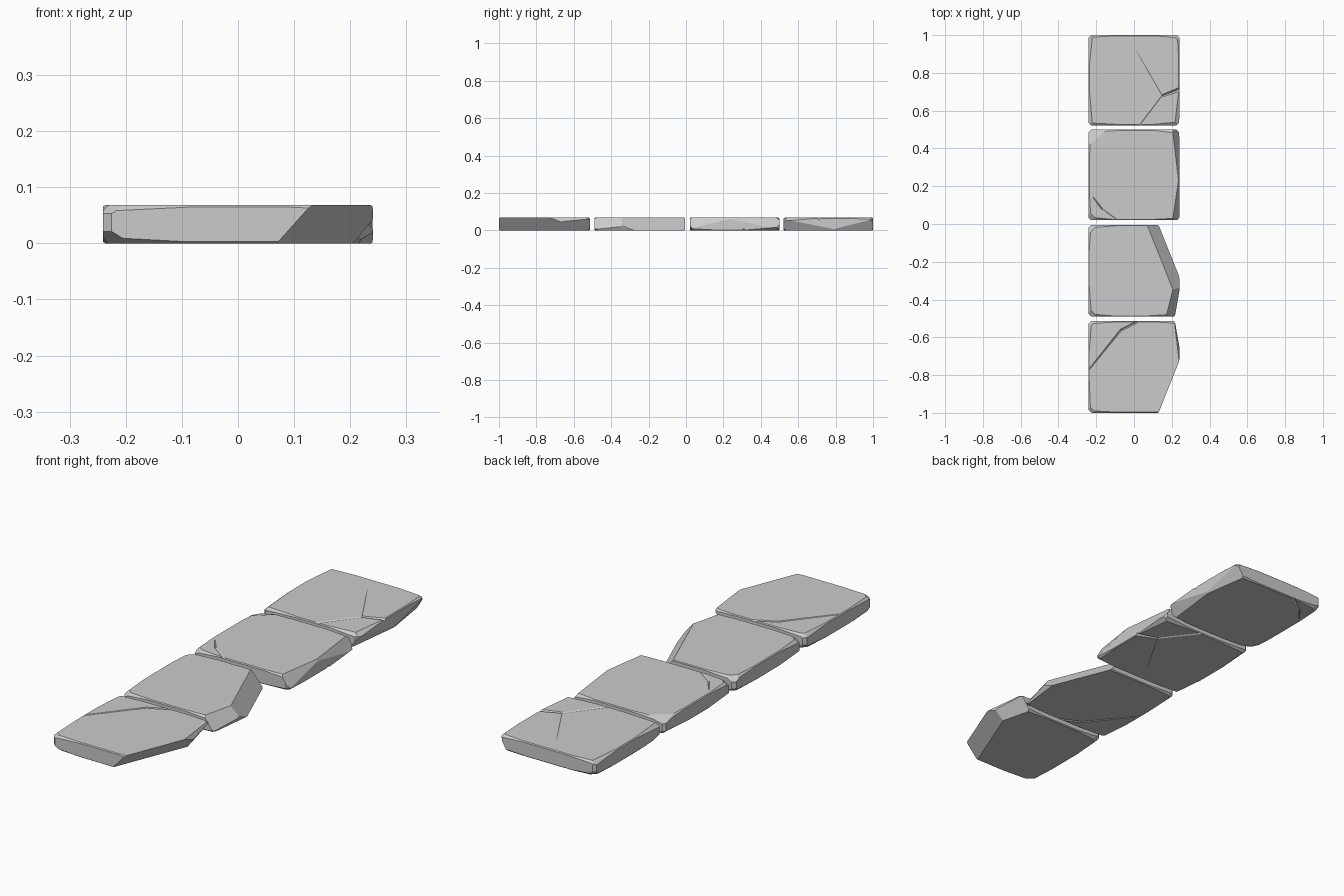
import bpy, bmesh, math, random
from mathutils import Vector

if "Cube" in bpy.data.objects:
    bpy.data.objects.remove(bpy.data.objects["Cube"])

H = 0.068          # slab thickness
T = H / 2


def cut(bm, point, normal):
    """Slice off everything beyond a plane and cap the opening."""
    geom = bm.verts[:] + bm.edges[:] + bm.faces[:]
    bmesh.ops.bisect_plane(bm, geom=geom, dist=1e-5, plane_co=point,
                           plane_no=Vector(normal).normalized(), clear_outer=True)
    edges = [e for e in bm.edges if e.is_boundary]
    if edges:
        bmesh.ops.holes_fill(bm, edges=edges, sides=0)


def groove(a, b, wa, wb, side, depth):
    """Wedge cutter along one crack segment, on the top (1) or bottom (-1)."""
    a, b = Vector((*a, 0)), Vector((*b, 0))
    d = (b - a).normalized()
    n = Vector((-d.y, d.x, 0))
    bm = bmesh.new()
    rings = []
    for p, w in ((a - d * 0.003, wa), (b + d * 0.003, wb)):
        up = Vector((0, 0, side))
        k = w / max(wa, wb)
        rings.append([bm.verts.new(v) for v in (
            p + n * w * 2 + up * (T + depth * k),
            p - n * w * 2 + up * (T + depth * k),
            p + up * (T - depth * k))])
    r, s = rings
    bm.faces.new(r)
    bm.faces.new(s[::-1])
    for i in range(3):
        j = (i + 1) % 3
        bm.faces.new((r[i], s[i], s[j], r[j]))
    bmesh.ops.recalc_face_normals(bm, faces=bm.faces[:])
    me = bpy.data.meshes.new("crack_cutter")
    bm.to_mesh(me)
    bm.free()
    ob = bpy.data.objects.new("crack_cutter", me)
    bpy.context.collection.objects.link(ob)
    ob.hide_render = True
    return ob


def make_slab(name, hx, hy, seed, chips, cracks):
    rnd = random.Random(seed)
    bm = bmesh.new()
    bmesh.ops.create_cube(bm, size=1)
    for v in bm.verts:
        v.co = Vector((v.co.x * 2 * hx, v.co.y * 2 * hy, v.co.z * H))
    # worn edges: a narrow chamfer in the middle, wider toward the ends
    for sx, sy in ((1, 0), (-1, 0), (0, 1), (0, -1)):
        out = Vector((sx, sy, 0))
        along = Vector((-sy, sx, 0))
        reach = hx if sx else hy
        for sz in (1, -1):
            for t in (-1, 0, 1):
                inset = 0.004
                mid = along * (t * rnd.uniform(0.05, 0.12))
                p = out * (reach - inset) + mid + Vector((0, 0, sz * T))
                tilt = t * rnd.uniform(0.04, 0.09)
                cut(bm, p, out * rnd.uniform(0.7, 1.0) + Vector((0, 0, sz)) + along * tilt)
    # knocked-off vertical corners
    for sx in (1, -1):
        for sy in (1, -1):
            c = rnd.uniform(0.010, 0.016)
            cut(bm, (sx * (hx - c), sy * hy, 0), (sx, sy, 0))
            for sz in (1, -1):
                c = rnd.uniform(0.03, 0.05)
                cut(bm, (sx * (hx - c), sy * hy, sz * T), (sx, sy, sz * 1.6))
    # individual chips
    for p, n in chips:
        cut(bm, p, n)
    bmesh.ops.remove_doubles(bm, verts=bm.verts[:], dist=0.0008)
    bmesh.ops.recalc_face_normals(bm, faces=bm.faces[:])
    me = bpy.data.meshes.new(name)
    bm.to_mesh(me)
    bm.free()
    ob = bpy.data.objects.new(name, me)
    bpy.context.collection.objects.link(ob)
    # surface cracks
    cutters = [groove(*c) for c in cracks]
    for c in cutters:
        m = ob.modifiers.new("crack", 'BOOLEAN')
        m.operation = 'DIFFERENCE'
        m.solver = 'EXACT'
        m.object = c
    dg = bpy.context.evaluated_depsgraph_get()
    done = bpy.data.meshes.new_from_object(ob.evaluated_get(dg))
    ob.modifiers.clear()
    ob.data = done
    for c in cutters:
        bpy.data.objects.remove(c)
    return ob


def place(ob, y, flip_name, flip_y):
    """Put a slab down, plus a copy turned upside down about x."""
    ob.location = (0, y, T)
    twin = ob.copy()
    twin.name = flip_name
    twin.location = (0, flip_y, T)
    twin.rotation_euler = (math.pi, 0, 0)
    bpy.context.collection.objects.link(twin)


# slab with a diagonal corner crack
slab_a = make_slab(
    "slab_front", 0.241, 0.2425, 3,
    chips=[((0.222, 0.17, T), (1, 0.12, 0.55)),
           ((0.203, 0.11, -T), (1, 0.25, -0.75)),
           ((0.21, 0.11, -T), (1, -0.4, -0.9)),
           ((-0.20, 0.24, -T), (-0.8, 1, -1.5)),
           ((-0.21, -0.235, T), (-0.5, -1, 1.3))],
    cracks=[((-0.235, -0.01), (-0.07, 0.195), 0.003, 0.005, 1, 0.004),
            ((-0.07, 0.195), (0.02, 0.24), 0.005, 0.006, 1, 0.005)])
place(slab_a, -0.757, "slab_mid_front", -0.2475)

# slab with a three-way crack on one face and a corner crack on the other
slab_b = make_slab(
    "slab_back", 0.240, 0.239, 8,
    chips=[((0.225, -0.06, -T), (1, -0.12, -0.6)),
           ((0.228, 0.08, -T), (1, 0.15, -0.6)),
           ((-0.15, -0.235, -T), (-0.9, -1, -4)),
           ((0.20, -0.235, T), (0.7, -1, 2))],
    cracks=[((0.25, -0.045), (0.15, -0.082), 0.011, 0.006, 1, 0.012),
            ((0.15, -0.082), (0.03, -0.24), 0.005, 0.006, 1, 0.004),
            ((0.15, -0.082), (0.01, 0.16), 0.004, 0.001, 1, 0.002),
            ((-0.215, 0.12), (-0.17, 0.18), 0.002, 0.004, -1, 0.003),
            ((-0.17, 0.18), (-0.09, 0.238), 0.004, 0.006, -1, 0.004)])
place(slab_b, 0.761, "slab_mid_back", 0.26)
